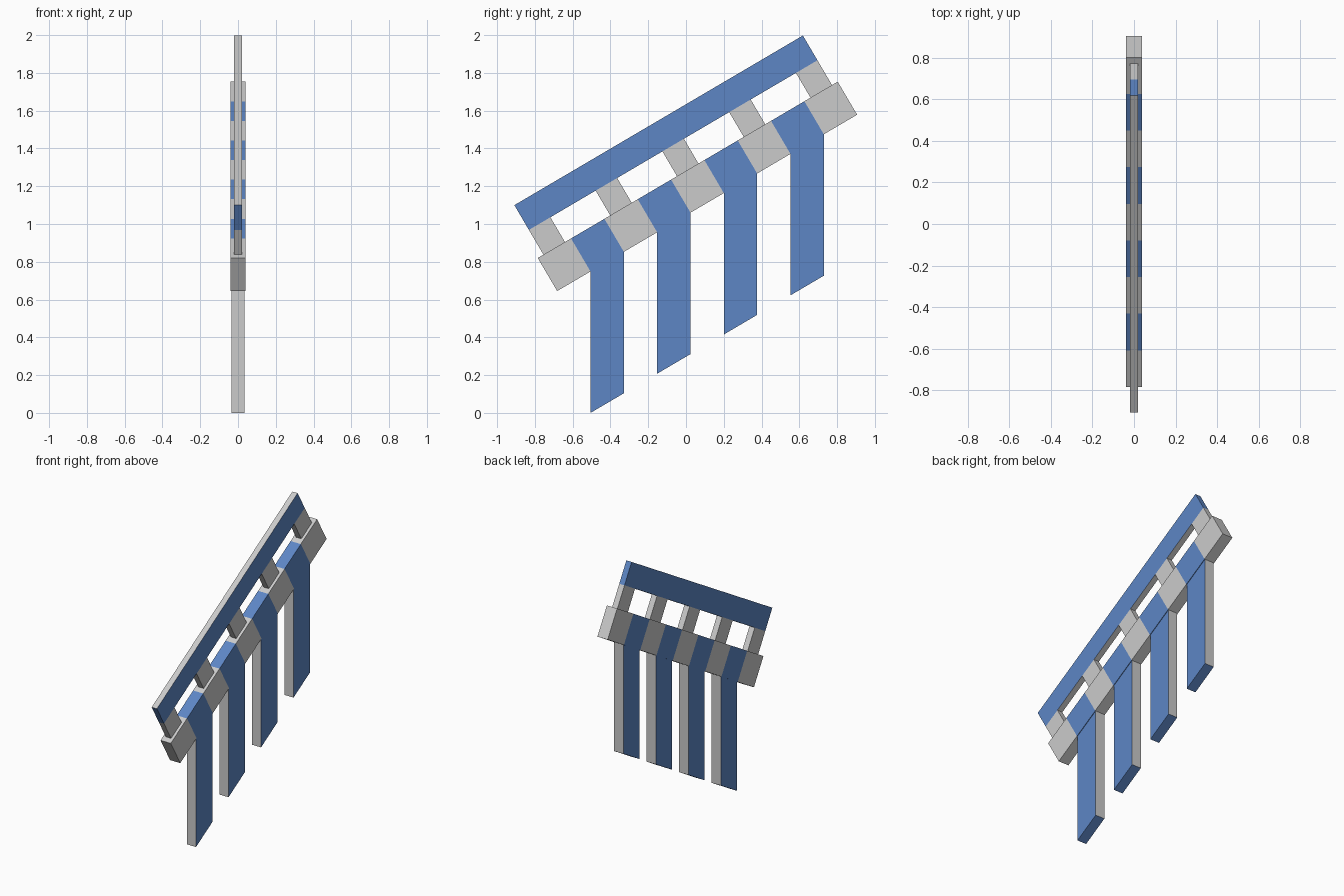
import bpy, bmesh, math

if "Cube" in bpy.data.objects:
    bpy.data.objects.remove(bpy.data.objects["Cube"])

SLOPE = math.radians(30.45)
C, S = math.cos(SLOPE), math.sin(SLOPE)
ORIGIN = (-0.682, 0.645)      # lower front corner of the sloping beam

blue = bpy.data.materials.new("blue")
blue.diffuse_color = (0.11, 0.24, 0.56, 1)
blue.use_nodes = True
blue.node_tree.nodes["Principled BSDF"].inputs["Base Color"].default_value = blue.diffuse_color
grey = bpy.data.materials.new("grey")
grey.diffuse_color = (0.8, 0.8, 0.8, 1)
grey.use_nodes = True
grey.node_tree.nodes["Principled BSDF"].inputs["Base Color"].default_value = grey.diffuse_color


def at(s, t):
    """Point (y, z) at s along the slope and t square to it."""
    return (ORIGIN[0] + s * C - t * S, ORIGIN[1] + s * S + t * C)


def slab(name, profile, half, sides, edges):
    """Extrude a four-point yz profile over x; edges = one colour per profile edge."""
    bm = bmesh.new()
    left = [bm.verts.new((-half, y, z)) for y, z in profile]
    right = [bm.verts.new((half, y, z)) for y, z in profile]
    for ring in (left, right):
        bm.faces.new(ring).material_index = sides
    for i, colour in enumerate(edges):
        j = (i + 1) % 4
        bm.faces.new((left[i], left[j], right[j], right[i])).material_index = colour
    bmesh.ops.recalc_face_normals(bm, faces=bm.faces)
    mesh = bpy.data.meshes.new(name)
    bm.to_mesh(mesh)
    bm.free()
    mesh.materials.append(grey)
    mesh.materials.append(blue)
    obj = bpy.data.objects.new(name, mesh)
    bpy.context.collection.objects.link(obj)


def block(s0, s1, t0, t1):
    return [at(s0, t0), at(s1, t0), at(s1, t1), at(s0, t1)]


BEAM_LEN, BEAM_H = 1.842, 0.203
RAIL_START, RAIL_END = 0.035, 1.807
RAIL_LOW, RAIL_TOP = 0.355, 0.507
STEP = BEAM_LEN / 9

# Sloping beam: nine alternating grey and blue blocks
for i in range(9):
    c = i % 2
    slab(f"beam_block_{i + 1}", block(i * STEP, (i + 1) * STEP, 0, BEAM_H),
         0.039, c, (c, c, c, c))

# Hanging planks under the blue blocks, blue broad faces and grey narrow edges
DROP = ORIGIN[1] + STEP * S
for i in range(4):
    a, b = at((2 * i + 1) * STEP, 0), at((2 * i + 2) * STEP, 0)
    slab(f"hanging_plank_{i + 1}",
         [(a[0], a[1] - DROP), (b[0], b[1] - DROP), b, a], 0.035, 1, (1, 0, 1, 0))

# Handrail: blue sides and ends, grey top and underside
slab("handrail", block(RAIL_START, RAIL_END, RAIL_LOW, RAIL_TOP), 0.02, 1, (0, 1, 0, 1))

# Short posts between beam and handrail
POST = 0.132
for i in range(5):
    s = RAIL_START + i * (RAIL_END - RAIL_START - POST) / 4
    slab(f"rail_post_{i + 1}", block(s, s + POST, BEAM_H, RAIL_LOW), 0.02, 0, (0, 0, 0, 0))
